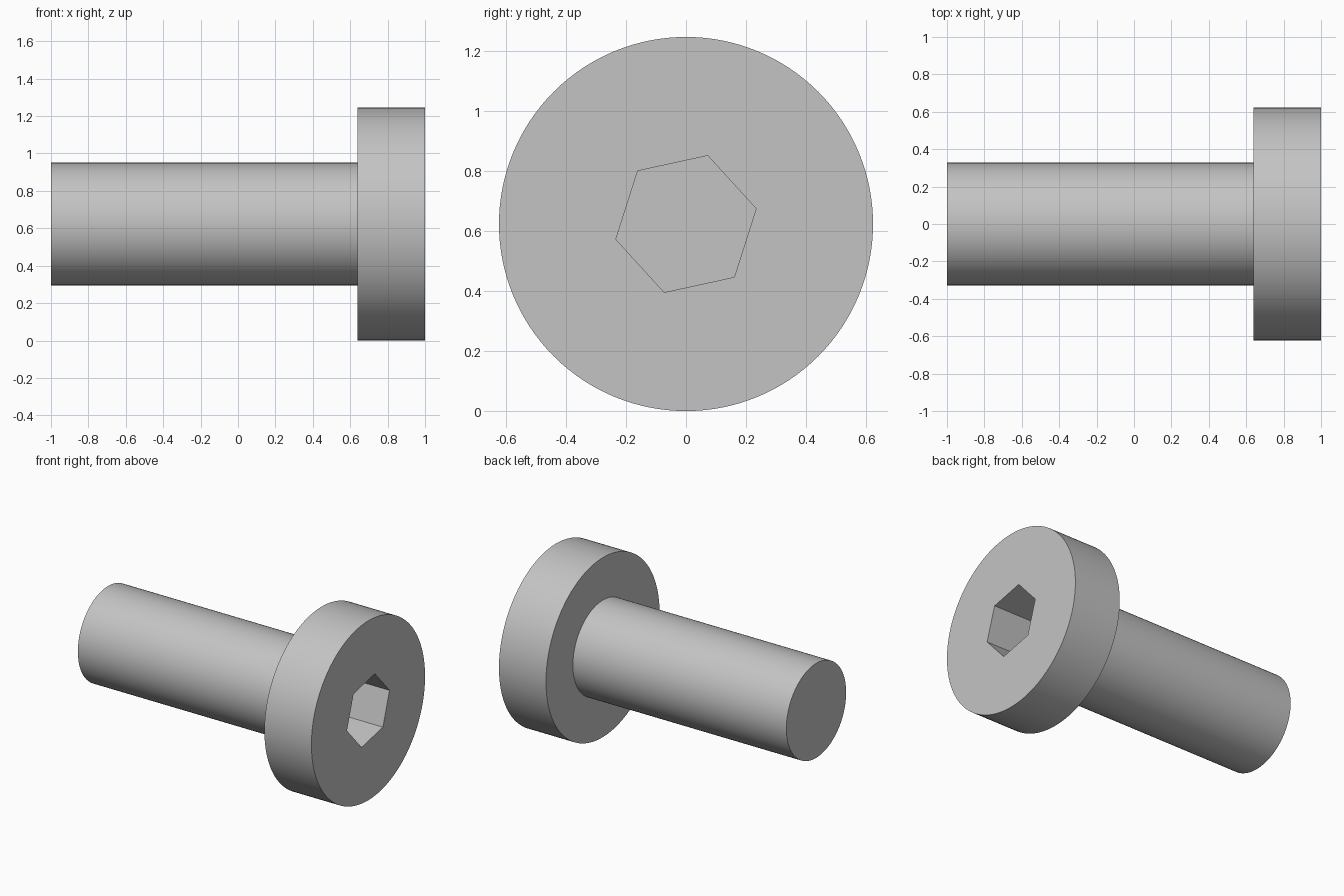
import bpy, bmesh
from math import cos, sin, tau, radians

if "Cube" in bpy.data.objects:
    bpy.data.objects.remove(bpy.data.objects["Cube"])

HEAD_R, SHANK_R, SOCKET_R = 0.623, 0.328, 0.239
TAIL_X, SHOULDER_X, TOP_X = -1.0, 0.639, 1.0
SOCKET_DEPTH = 0.33

steel = bpy.data.materials.new("light_grey_steel")
steel.use_nodes = True
grey = (0.55, 0.55, 0.55, 1.0)
steel.diffuse_color = grey
steel.node_tree.nodes["Principled BSDF"].inputs["Base Color"].default_value = grey


def prism(name, x0, x1, radius, sides, phase=0.0):
    """Closed prism along x, centred on the screw axis."""
    bm = bmesh.new()
    angles = [phase + tau * i / sides for i in range(sides)]
    ring = [bm.verts.new((x0, radius * cos(a), HEAD_R + radius * sin(a))) for a in angles]
    base = bm.faces.new(ring)
    new = bmesh.ops.extrude_face_region(bm, geom=[base], use_keep_orig=True)["geom"]
    bmesh.ops.translate(bm, vec=(x1 - x0, 0, 0),
                        verts=[v for v in new if isinstance(v, bmesh.types.BMVert)])
    bmesh.ops.recalc_face_normals(bm, faces=bm.faces)
    mesh = bpy.data.meshes.new(name)
    bm.to_mesh(mesh)
    bm.free()
    mesh.materials.append(steel)
    obj = bpy.data.objects.new(name, mesh)
    bpy.context.collection.objects.link(obj)
    return obj


def activate(obj):
    bpy.ops.object.select_all(action='DESELECT')
    obj.select_set(True)
    bpy.context.view_layer.objects.active = obj


# Plain cylindrical shank, seated slightly into the head
shank = prism("shank", TAIL_X, SHOULDER_X + 0.01, SHANK_R, 96)

# Flat disc head with a hexagonal drive socket
head = prism("head", SHOULDER_X, TOP_X, HEAD_R, 128)
cutter = prism("socket_cutter", TOP_X - SOCKET_DEPTH, TOP_X + 0.1, SOCKET_R, 6, radians(12.3))
cutter.hide_render = True
cut = head.modifiers.new("socket", 'BOOLEAN')
cut.operation = 'DIFFERENCE'
cut.solver = 'EXACT'
cut.object = cutter
activate(head)
bpy.ops.object.modifier_apply(modifier=cut.name)
bpy.data.objects.remove(cutter)

# Smooth round sides, crisp rims
for part in (shank, head):
    activate(part)
    bpy.ops.object.shade_smooth_by_angle(angle=radians(30))
